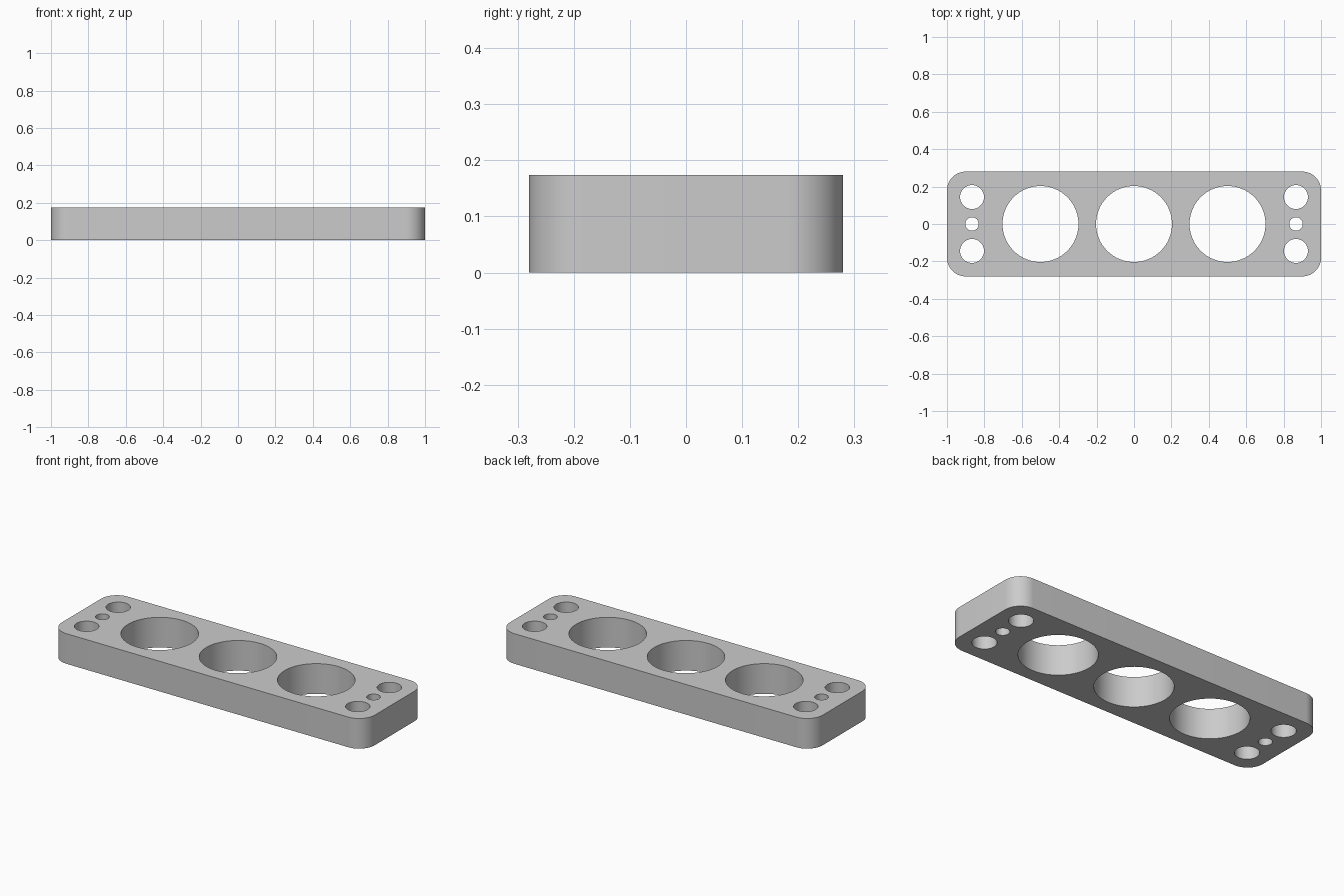
import bpy, bmesh, math
from mathutils import Matrix

if "Cube" in bpy.data.objects:
    bpy.data.objects.remove(bpy.data.objects["Cube"])

LENGTH, WIDTH, HEIGHT, CORNER = 2.0, 0.56, 0.174, 0.1


def make_object(name, bm):
    mesh = bpy.data.meshes.new(name)
    bm.to_mesh(mesh)
    bm.free()
    obj = bpy.data.objects.new(name, mesh)
    bpy.context.collection.objects.link(obj)
    return obj


# Material
grey = bpy.data.materials.new("grey")
grey.use_nodes = True
colour = (0.6, 0.6, 0.6, 1)
grey.diffuse_color = colour
grey.node_tree.nodes["Principled BSDF"].inputs["Base Color"].default_value = colour

# Plate: slab with rounded vertical corners
bm = bmesh.new()
bmesh.ops.create_cube(bm, size=1, matrix=Matrix.Translation((0, 0, HEIGHT / 2))
                      @ Matrix.Diagonal((LENGTH, WIDTH, HEIGHT, 1)))
uprights = [e for e in bm.edges if abs(e.verts[0].co.z - e.verts[1].co.z) > HEIGHT / 2]
bmesh.ops.bevel(bm, geom=uprights, offset=CORNER, segments=16, profile=0.5,
                affect='EDGES')
plate = make_object("plate", bm)
plate.data.materials.append(grey)

# Holes: three large bores, and a column of three at each end (x, y, radius)
holes = [(x, 0, 0.203) for x in (-0.5, 0, 0.5)]
for x in (-0.866, 0.866):
    holes += [(x, 0.144, 0.064), (x, 0, 0.036), (x, -0.144, 0.064)]
bm = bmesh.new()
for x, y, radius in holes:
    bmesh.ops.create_cone(bm, cap_ends=True, segments=64, radius1=radius,
                          radius2=radius, depth=HEIGHT * 2,
                          matrix=Matrix.Translation((x, y, HEIGHT / 2)))
cutter = make_object("hole_cutter", bm)
cutter.data.materials.append(grey)
cutter.hide_render = True

# Cut the holes, then drop the cutter
cut = plate.modifiers.new("holes", 'BOOLEAN')
cut.operation = 'DIFFERENCE'
cut.solver = 'EXACT'
cut.object = cutter
bpy.ops.object.select_all(action='DESELECT')
plate.select_set(True)
bpy.context.view_layer.objects.active = plate
bpy.ops.object.modifier_apply(modifier=cut.name)
bpy.data.objects.remove(cutter)

# Smooth round walls, sharp rims
bpy.ops.object.shade_smooth_by_angle(angle=math.radians(30))
